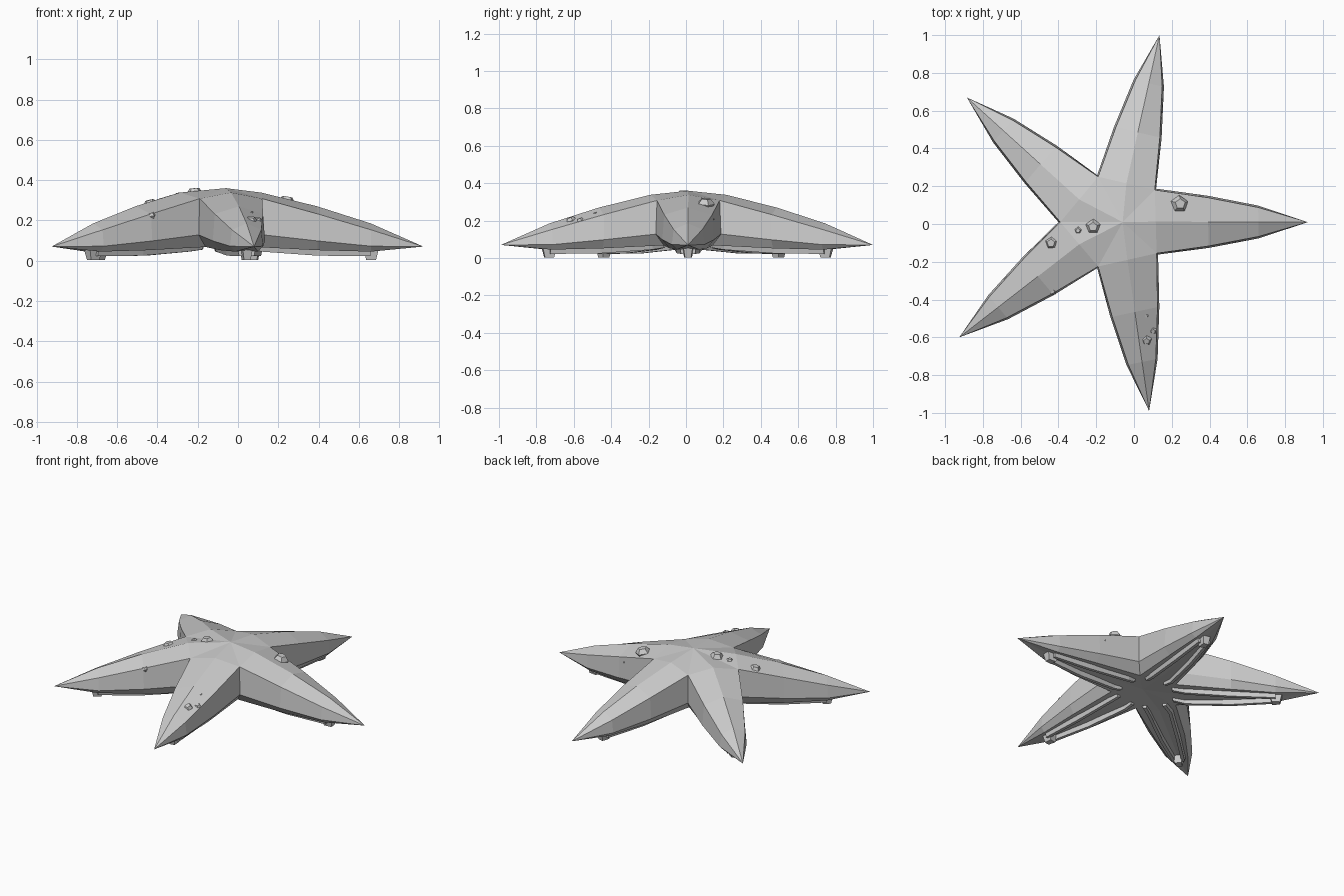
import bpy, bmesh
from mathutils import Vector as V

if "Cube" in bpy.data.objects:
    bpy.data.objects.remove(bpy.data.objects["Cube"])

tips = [(.92, .01), (.135, 1.0), (-.885, .67), (-.925, -.60), (.08, -.99)]
# notch i lies just clockwise of arm i
notches = [(.12, -.155), (.11, .18), (-.19, .25), (-.39, .01), (-.19, -.225)]
centre = V((-.06, .01))


def make(name, bm):
    bmesh.ops.remove_doubles(bm, verts=bm.verts, dist=.0005)
    bmesh.ops.recalc_face_normals(bm, faces=bm.faces)
    me = bpy.data.meshes.new(name)
    bm.to_mesh(me)
    bm.free()
    ob = bpy.data.objects.new(name, me)
    bpy.context.collection.objects.link(ob)
    return ob


def edge_points(notch, tip, side):
    """Outline of one arm side, bowed slightly outward."""
    d = (tip - notch).normalized()
    out = V((-d.y, d.x)) * side
    return [notch, notch.lerp(tip, .34) + out * .018, notch.lerp(tip, .67) + out * .022]


def outline(i):
    tip = V(tips[i])
    return (edge_points(V(notches[i]), tip, -1),
            edge_points(V(notches[(i + 1) % 5]), tip, 1), tip)


# Star body: each arm is a ring of cross-sections closing at the tip
RIDGE, EDGE, MID, LOW, KEEL = ((.338, .27, .185), (.308, .232, .153),
                               (.128, .098, .072), (.068, .052, .045), (.07, .06, .05))
bm = bmesh.new()
top, bottom = (*centre, .36), (*centre, .08)


def face(*pts):
    bm.faces.new([bm.verts.new(p) for p in pts])


for i in range(5):
    right, left, tip = outline(i)
    rings = []
    for k in range(3):
        m = (right[k] + left[k]) / 2

        def side(p):
            c = centre if k == 0 else m
            wide = p + (p - c).normalized() * .01
            low = p.lerp(c, .22)
            return [(*p, EDGE[k]), (*wide, MID[k]), (*low, LOW[k])]
        a, b = side(right[k]), side(left[k])
        rings.append([(*m, RIDGE[k])] + a + [(*m, KEEL[k])] + b[::-1])
    n = len(rings[0])
    for r0, r1 in zip(rings, rings[1:]):
        for j in range(n):
            face(r0[j], r0[(j + 1) % n], r1[(j + 1) % n], r1[j])
    end = (*tip, .07)
    for j in range(n):
        face(rings[2][j], rings[2][(j + 1) % n], end)
    r = rings[0]
    face(top, r[0], r[1])
    face(top, r[-1], r[0])
    face(bottom, r[3], r[4])
    face(bottom, r[4], r[5])
make("star_body", bm)

# Paired rails under each arm, bordering the central groove
bm = bmesh.new()
for i in range(5):
    right, left, tip = outline(i)
    mids = [(right[k] + left[k]) / 2 for k in range(3)]
    halves = [(left[k] - right[k]).length / 2 for k in range(3)]
    path = [centre.lerp(mids[0], .7)] + mids
    axis = (tip - mids[0]).normalized()
    perp = V((-axis.y, axis.x))
    for s in (-1, 1):
        prev = None
        for c, off, zb in zip(path, (.06, .065, .05, .027), (.055, .045, .025, .022)):
            sec = [bm.verts.new((*(c + perp * s * o), z)) for o, z in
                   ((off - .015, .09), (off - .01, zb), (off + .01, zb), (off + .022, .08))]
            if prev:
                for j in range(4):
                    bm.faces.new((prev[j], prev[(j + 1) % 4], sec[(j + 1) % 4], sec[j]))
            else:
                bm.faces.new(sec)
            prev = sec
        bm.faces.new(prev)
make("underside_rails", bm)

# Small tube-foot stub closing the rails on every arm
bm = bmesh.new()
for i in range(5):
    right, left, tip = outline(i)
    c = (right[2] + left[2]) / 2
    d = (tip - c).normalized()
    p = V((-d.y, d.x))
    rings = [[bm.verts.new((*(c + d * u * f + p * w * f), z))
              for u, w in ((-.03, -.028), (.035, -.022), (.035, .022), (-.03, .028))]
             for z, f in ((.06, 1.15), (.004, .75))]
    for j in range(4):
        bm.faces.new([rings[0][j], rings[0][(j + 1) % 4], rings[1][(j + 1) % 4], rings[1][j]])
    for q in rings:
        bm.faces.new(q)
make("rail_end_stubs", bm)

# Five-sided faceted bumps scattered on the upper surface
bumps = [(.24, .105, .29, .046), (.35, .13, .21, .021), (-.215, -.015, .335, .041),
         (-.295, -.035, .325, .02), (-.435, -.10, .28, .036), (-.43, -.355, .225, .022),
         (.065, -.485, .235, .014), (.10, -.565, .2, .021), (.065, -.615, .2, .029)]
for x, y, z, r in bumps:
    bm = bmesh.new()
    bmesh.ops.create_cone(bm, cap_ends=True, segments=5, radius1=r * 1.05,
                          radius2=r * .6, depth=r * .6)
    bmesh.ops.translate(bm, verts=bm.verts, vec=(0, 0, r * .3))
    low = bmesh.ops.create_cone(bm, cap_ends=True, segments=5, radius1=r * .6,
                                radius2=r * 1.05, depth=r * .8)
    bmesh.ops.translate(bm, verts=low["verts"], vec=(0, 0, -r * .4))
    caps = [f for f in bm.faces if abs(f.calc_center_median().z) < r * .01]
    bmesh.ops.delete(bm, geom=caps, context='FACES_ONLY')
    ob = make("surface_bump", bm)
    ob.location = (x, y, z)
    normal = V((x - centre.x, y - centre.y, 1.6))
    ob.rotation_euler = V((0, 0, 1)).rotation_difference(normal).to_euler()
